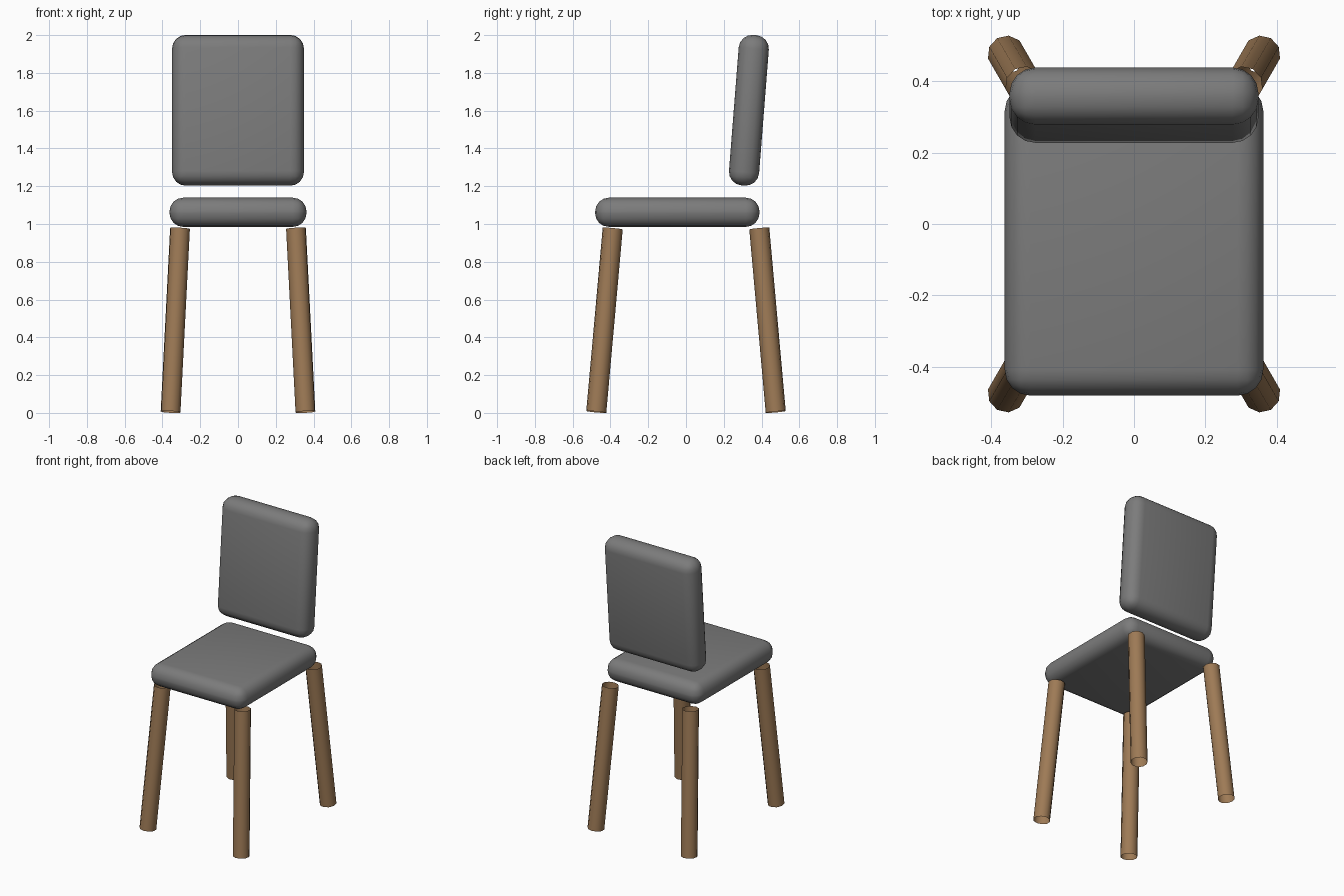
import bpy, math
from mathutils import Vector

if "Cube" in bpy.data.objects:
    bpy.data.objects.remove(bpy.data.objects["Cube"])


def material(name, rgb):
    mat = bpy.data.materials.new(name)
    mat.diffuse_color = (*rgb, 1)
    mat.use_nodes = True
    mat.node_tree.nodes["Principled BSDF"].inputs["Base Color"].default_value = mat.diffuse_color
    return mat


wood = material("wood", (0.34, 0.195, 0.092))
fabric = material("dark_grey", (0.2, 0.2, 0.2))


def smooth(ob, angle):
    bpy.ops.object.select_all(action='DESELECT')
    ob.select_set(True)
    bpy.context.view_layer.objects.active = ob
    bpy.ops.object.shade_smooth_by_angle(angle=math.radians(angle))


def cushion(name, size, loc, tilt=0.0):
    bpy.ops.mesh.primitive_cube_add(size=1, location=loc)
    ob = bpy.context.object
    ob.name = name
    ob.scale = size
    bpy.ops.object.transform_apply(location=False, rotation=False, scale=True)
    bev = ob.modifiers.new("round", 'BEVEL')
    bev.width = 0.072
    bev.segments = 4
    bpy.ops.object.modifier_apply(modifier=bev.name)
    ob.rotation_euler.x = tilt
    ob.data.materials.append(fabric)
    smooth(ob, 40)


def leg(name, sx, sy):
    bottom = Vector((sx * 0.357, sy * 0.475, 0.005))
    top = Vector((sx * 0.307, sy * 0.388, 0.976))
    axis = top - bottom
    bpy.ops.mesh.primitive_cylinder_add(vertices=10, radius=0.0535, depth=axis.length,
                                        end_fill_type='NOTHING',
                                        location=(top + bottom) / 2)
    ob = bpy.context.object
    ob.name = name
    ob.rotation_euler = axis.to_track_quat('Z', 'Y').to_euler()
    ob.data.materials.append(wood)
    smooth(ob, 40)


# seat pad and leaning back rest
cushion("seat", (0.725, 0.87, 0.154), (0, -0.046, 1.062))
cushion("backrest", (0.698, 0.16, 0.799), (0, 0.333, 1.602), math.radians(-4.5))

# four splayed, open-ended tube legs
for sy, end in ((-1, "front"), (1, "back")):
    for sx, side in ((-1, "left"), (1, "right")):
        leg(f"{end}_leg_{side}", sx, sy)
